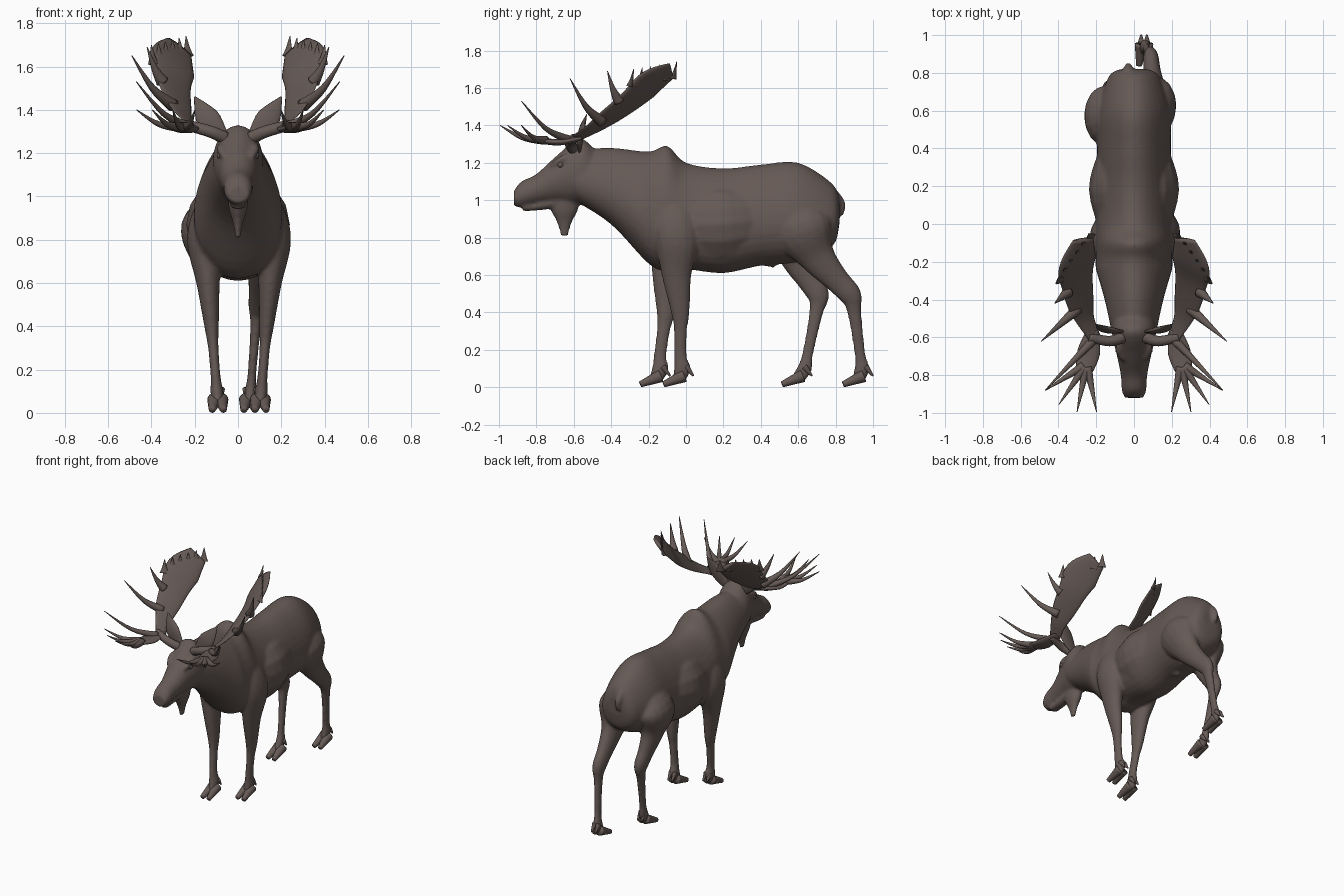
import bpy
import bmesh
import math
from mathutils import Vector

default_cube = bpy.data.objects.get("Cube")
if default_cube:
    bpy.data.objects.remove(default_cube, do_unlink=True)

SIDEWAYS = Vector((1, 0, 0))
UPWARD = Vector((0, 0, 1))
STEPS = 5


def make_material(name, colour):
    material = bpy.data.materials.new(name)
    material.use_nodes = True
    material.diffuse_color = colour
    shader = material.node_tree.nodes["Principled BSDF"]
    shader.inputs["Base Color"].default_value = colour
    return material


HIDE = make_material("dark brown hide", (.13, .1, .09, 1))


def smooth_rows(rows):
    """Pass a smooth curve through rows of numbers of any length."""
    rows = [Vector(row) for row in rows]
    padded = [rows[0], *rows, rows[-1]]
    result = []
    for before, start, end, after in zip(padded, rows, rows[1:], padded[3:]):
        leave, arrive = (end - before) / 2, (after - start) / 2
        for step in range(STEPS):
            t = step / STEPS
            ease = t * t * (3 - 2 * t)
            bend = leave * t * (1 - t) ** 2 - arrive * t * t * (1 - t)
            result.append(start.lerp(end, ease) + bend)
    return result + [rows[-1]]


def loft(bm, rings, sides, egg=0):
    """Skin a row of (centre, half width, half height) rings and cap the ends."""
    loops = []
    for centre, half_width, half_height in rings:
        loop = []
        for side in range(sides):
            angle = math.tau * side / sides
            across = math.cos(angle) * (1 - egg * math.sin(angle))
            loop.append(bm.verts.new(centre + half_width * across + half_height * math.sin(angle)))
        loops.append(loop)
    for near, far in zip(loops, loops[1:]):
        for side in range(sides):
            previous = side - 1
            bm.faces.new((near[previous], near[side], far[side], far[previous]))
    bm.faces.new(loops[0])
    bm.faces.new(loops[-1])


def trunk(bm, rows, ratio, egg=0):
    """Upright sections from rows of (y, top, bottom); width follows height."""
    rings = []
    for y, top, bottom in smooth_rows(rows):
        height = top - bottom
        centre = Vector((0, y, (top + bottom) / 2))
        rings.append((centre, SIDEWAYS * min(.03 + ratio * height, .2), UPWARD * height / 2))
    loft(bm, rings, 32, egg)


def tube(bm, rows, across=SIDEWAYS, wide=1, deep=1):
    """Tube along rows of (x, y, z, radius)."""
    rows = smooth_rows(rows)
    points = [row.xyz for row in rows]
    rings = []
    for row, point, before, after in zip(rows, points, points[:1] + points, points[1:] + points[-1:]):
        along = (after - before).normalized()
        half = (across - along * across.dot(along)).normalized() * row.w
        rings.append((point, half * wide, half.cross(along) * deep))
    loft(bm, rings, 16)


def taper(bm, points, thick, thin, across=SIDEWAYS, deep=1):
    """Tube that narrows evenly from point to point."""
    last = len(points) - 1
    rows = [(*point, thick + (thin - thick) * i / last) for i, point in enumerate(points)]
    tube(bm, rows, across, deep=deep)


def finish(bm, name, mirror=False):
    bmesh.ops.recalc_face_normals(bm, faces=bm.faces)
    mesh = bpy.data.meshes.new(name)
    bm.to_mesh(mesh)
    bm.free()
    mesh.materials.append(HIDE)
    for polygon in mesh.polygons:
        polygon.use_smooth = True
    obj = bpy.data.objects.new(name, mesh)
    bpy.context.collection.objects.link(obj)
    if mirror:
        obj.modifiers.new("Mirror", "MIRROR").use_mirror_merge = False
    return obj


# Torso and neck, from rump to throat, with a rounder rib cage
body = bmesh.new()
trunk(body, [
    (.82, 1, .87), (.78, 1.09, .75), (.6, 1.2, .67), (.4, 1.19, .65), (.2, 1.17, .61),
    (0, 1.2, .63), (-.1, 1.29, .62), (-.2, 1.26, .66), (-.4, 1.28, .87), (-.6, 1.27, 1),
], ratio=.3, egg=.2)
tube(body, [(0, -.15, .87, .14), (0, .18, .87, .24), (0, .45, .9, .16)])

# Head with square muzzle, lower jaw and brow ridges
trunk(body, [
    (-.48, 1.26, 1), (-.57, 1.33, .98), (-.7, 1.23, .99),
    (-.8, 1.14, .98), (-.88, 1.1, .96), (-.92, 1.05, .97),
], ratio=.25)
trunk(body, [(-.62, 1.05, .98), (-.75, 1, .95), (-.87, .97, .94)], ratio=.2)
for side in (-1, 1):
    taper(body, [(side * .06, -.6, 1.23), (side * .08, -.66, 1.22), (side * .06, -.72, 1.18)], .025, .015)

# Throat bell, tail and belly sheath
tube(body, [
    (0, -.65, 1, .08), (0, -.65, .94, .07), (0, -.65, .88, .04), (0, -.65, .81, .02),
], wide=.6)
taper(body, [(-.03, .79, 1.03), (-.03, .83, .98), (-.03, .83, .92)], .03, .015)
taper(body, [(0, .4, .7), (0, .48, .65)], .05, .015)

# Legs as rows of (y, z, radius)
FRONT_LEG = [
    (-.1, 1.1, .04), (-.08, .95, .11), (-.05, .8, .12), (-.05, .6, .08), (-.03, .4, .05),
    (-.03, .3, .036), (-.03, .16, .035), (-.02, .1, .045), (-.04, .04, .035),
]
HIND_LEG = [
    (.6, 1.02, .05), (.62, .86, .16), (.7, .7, .1), (.8, .58, .07), (.88, .49, .06),
    (.9, .4, .038), (.93, .18, .03), (.94, .1, .04), (.92, .04, .035),
]


def leg(name, rows, side, spread, stride):
    """Leg that leans in at both ends and swings forward by the stride."""
    posed = []
    for y, z, radius in rows:
        forward = stride * max(0, 1 - z)
        out = spread + z * .08 - max(0, z - .85) / 2
        posed.append((side * out, y - forward, z, radius))
    tube(body, posed, wide=.68)
    foot = Vector(posed[-1][:3])
    hoof = bmesh.new()
    for toe in (-1, 1):
        heel = foot + Vector((toe * .015, .03, .02))
        tip = foot + Vector((toe * .026, -.08, -.025))
        taper(hoof, [heel, heel.lerp(tip, .5), tip], .034, .016)
        # dewclaw
        claw = foot + Vector((toe * .015, .04, .07))
        taper(hoof, [claw, claw + Vector((0, .04, -.05))], .018, .005)
    for vertex in hoof.verts:
        vertex.co.z = max(vertex.co.z, 0)
    finish(hoof, name)


leg("front_left_hoof", FRONT_LEG, side=1, spread=.1, stride=0)
leg("front_right_hoof", FRONT_LEG, side=-1, spread=.09, stride=.13)
leg("hind_left_hoof", HIND_LEG, side=1, spread=.05, stride=0)
leg("hind_right_hoof", HIND_LEG, side=-1, spread=.09, stride=.34)

# Blend the overlapping volumes into one skin
body_object = finish(body, "body")
blend = body_object.modifiers.new("Blend", "REMESH")
blend.mode = "VOXEL"
blend.voxel_size = .01
blend.use_smooth_shade = True
relax = body_object.modifiers.new("Relax", "SMOOTH")
relax.iterations = 8

# Eyes
eyes = bmesh.new()
ball = bmesh.ops.create_uvsphere(eyes, u_segments=16, v_segments=12, radius=.018)
bmesh.ops.translate(eyes, verts=ball["verts"], vec=(.08, -.67, 1.19))
finish(eyes, "eyes", mirror=True)

# Leaf-shaped ears
ears = bmesh.new()
tube(ears, [
    (.07, -.57, 1.27, .03), (.14, -.56, 1.36, .055), (.2, -.53, 1.46, .004),
], across=Vector((1, 0, -.7)), deep=.3)
finish(ears, "ears", mirror=True)

# Antlers: round beam, tilted rear palm and flat brow palm
antlers = bmesh.new()
PALM_ACROSS = Vector((.8, -.4, .4))
taper(antlers, [(.06, -.6, 1.27), (.13, -.62, 1.3), (.24, -.6, 1.33)], .03, .025, UPWARD)
tube(antlers, [
    (.19, -.63, 1.31, .03), (.25, -.52, 1.37, .05), (.28, -.42, 1.44, .08),
    (.3, -.3, 1.53, .1), (.3, -.2, 1.62, .12), (.27, -.08, 1.69, .07),
], across=PALM_ACROSS, deep=.16)
tube(antlers, [
    (.22, -.56, 1.33, .03), (.24, -.68, 1.31, .06), (.27, -.8, 1.32, .04),
], deep=.3)


def tine(root, tip, thickness=.024, across=Vector((1, 0, -1)), deep=1):
    """Pointed tine that sags, then curls upward."""
    root, tip = Vector(root), Vector(tip)
    sag = UPWARD * (tip - root).length * .1
    taper(antlers, [root, root.lerp(tip, .5) - sag, tip], thickness, .002, across, deep)


# Short flat points along the palm rim
rim_back, rim_front = Vector((.23, -.07, 1.65)), Vector((.39, -.3, 1.61))
for i in range(6):
    rim = rim_back.lerp(rim_front, i / 5)
    tine(rim, rim + Vector((.01, .02, .09)), .03, PALM_ACROSS, .4)

# Long side points
tine((.35, -.36, 1.53), (.42, -.42, 1.69), .03)
tine((.3, -.45, 1.42), (.49, -.62, 1.65), .03)
tine((.22, -.62, 1.32), (.47, -.88, 1.53))

# Brow points spread like a fan
for i in range(4):
    angle = .4 * i - .2
    fan = Vector((math.sin(angle), -math.cos(angle), 0))
    knuckle = Vector((.25, -.74, 1.32))
    tine(knuckle + fan * .02, knuckle + fan * .26 + UPWARD * .08)
finish(antlers, "antlers", mirror=True)
